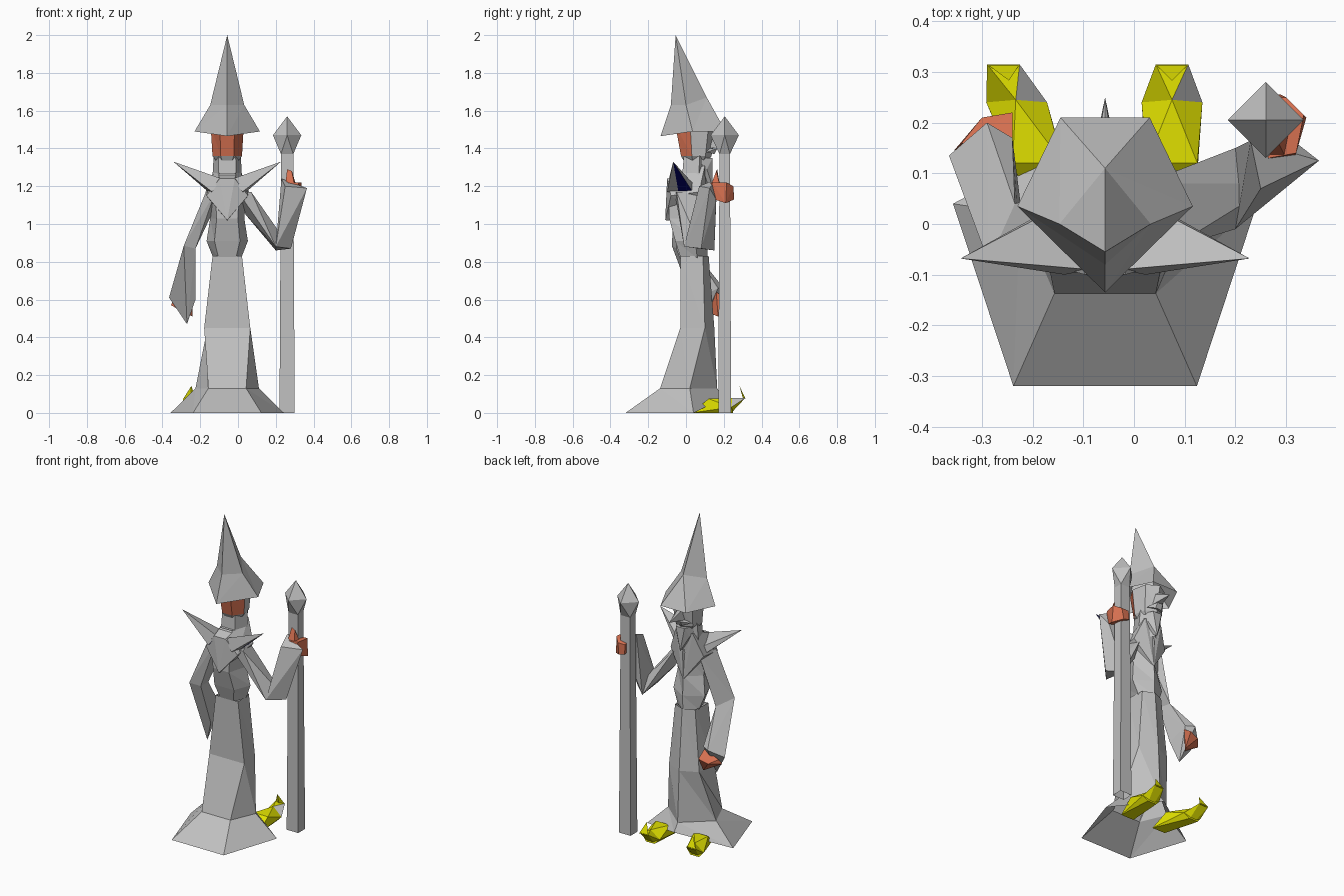
import bpy, bmesh
from math import sin, cos, radians

if "Cube" in bpy.data.objects:
    bpy.data.objects.remove(bpy.data.objects["Cube"], do_unlink=True)

C = -0.057  # body centre line in x


def material(name, r, g, b):
    m = bpy.data.materials.new(name)
    m.use_nodes = True
    m.diffuse_color = (r, g, b, 1)
    m.node_tree.nodes["Principled BSDF"].inputs["Base Color"].default_value = (r, g, b, 1)
    return m


GREY = material("cloth grey", .53, .53, .53)
SKIN = material("skin orange", .66, .16, .08)
YELLOW = material("shoe yellow", .77, .77, 0)
NAVY = material("lining navy", 0, 0, .13)


def finish(name, bm, mats, rule=None):
    """Turn a bmesh into a flat shaded object, with an optional face colour rule."""
    bmesh.ops.recalc_face_normals(bm, faces=bm.faces[:])
    bm.normal_update()
    if rule:
        for f in bm.faces:
            f.material_index = int(rule(f))
    me = bpy.data.meshes.new(name)
    bm.to_mesh(me)
    bm.free()
    for m in mats:
        me.materials.append(m)
    ob = bpy.data.objects.new(name, me)
    bpy.context.scene.collection.objects.link(ob)
    return ob


def hull(name, points, mats, rule=None):
    bm = bmesh.new()
    for p in points:
        bm.verts.new(p)
    bmesh.ops.convex_hull(bm, input=bm.verts[:])
    loose = [v for v in bm.verts if not v.link_faces]
    bmesh.ops.delete(bm, geom=loose, context='VERTS')
    return finish(name, bm, mats, rule)


def ring(z, cy, rx, ry=None, start=-126, n=5, cx=C):
    ry = ry or rx
    angles = [radians(start + i * 360 / n) for i in range(n)]
    return [[cx + rx * cos(a), cy + ry * sin(a), z] for a in angles]


def section(z, back_w, back_y, side_w, side_y, front_y):
    """Five sided robe outline: two back corners, two side corners, one front corner."""
    return [[C - back_w, back_y, z], [C + back_w, back_y, z], [C + side_w, side_y, z],
            [C, front_y, z], [C - side_w, side_y, z]]


def loft(name, rings, mats, rule=None):
    """Join rings of equal count with triangles, leaving the ends open."""
    bm = bmesh.new()
    rows = [[bm.verts.new(p) for p in r] for r in rings]
    n = len(rows[0])
    for a, b in zip(rows, rows[1:]):
        for i in range(n):
            j = (i + 1) % n
            bm.faces.new((a[i], a[j], b[i]))
            bm.faces.new((b[i], a[j], b[j]))
    bmesh.ops.remove_doubles(bm, verts=bm.verts[:], dist=.0001)
    return finish(name, bm, mats, rule)


def sym(points, cx=C):
    """Mirror points about the line x = cx."""
    return [(cx + s * x, y, z) for x, y, z in points for s in (-1, 1)]


# Robe skirt, with the hem lifted over the shoes
hem = section(0, .181, -.32, .3, .04, .2)
hem[3][2] = .08
loft("robe_skirt", [hem, section(.13, .1, -.137, .168, .02, .165),
                    section(.45, .122, -.03, .105, .1, .15),
                    section(.83, .078, -.03, .07, .09, .12)], [GREY])

# Torso and neck
loft("torso", [ring(.82, .035, .078), ring(.91, .02, .115, .095), ring(1.03, 0, .095, .11),
               ring(1.18, 0, .11), ring(1.27, .02, .07)], [GREY])
loft("neck", [ring(1.2, .04, .085, .08), ring(1.37, .05, .075)], [GREY])

# Shawl over the shoulders, pointed at front and back
hull("shawl", sym([(.11, -.08, 1.15), (.115, .07, 1.17), (.04, -.1, 1.24),
                   (.06, .1, 1.31), (0, -.11, 1.02), (0, .11, 1.01)]), [GREY])

# Pointed collar wings; the left one shows its lining underneath
for side, s in (("right", -1), ("left", 1)):
    base = [(.1, -.04, 1.17), (.08, -.1, 1.17), (.03, -.09, 1.24),
            (.1, .035, 1.17), (.06, .05, 1.2)]
    wing = [(C + s * x, y, z) for x, y, z in base] + [(C + s * .285, -.068, 1.33)]
    hull(side + "_collar_wing", wing, [GREY, NAVY],
         lambda f: f.normal.z < -.2 and f.normal.x > .1 and f.normal.y > -.1)

# Head: bare at the back and sides, grey face in front
START = -90 - 180 / 7
loft("head", [ring(1.32, .05, .05, .06, START, 7), ring(1.36, .05, .08, .085, START, 7),
              ring(1.52, .048, .09, .115, START, 7)], [GREY, SKIN],
     lambda f: f.calc_center_median().y < .02 and f.calc_center_median().z > 1.37)
hull("nose", sym([(.018, .13, 1.47), (.025, .13, 1.4), (0, .25, 1.42), (0, .13, 1.49)]), [GREY])
hull("moustache", sym([(.06, .11, 1.38), (.02, .165, 1.4), (.02, .15, 1.37), (.03, .1, 1.4)]),
     [GREY])
hull("beard", sym([(.065, .06, 1.35), (.03, .14, 1.35), (.045, .11, 1.29),
                   (0, .14, 1.2), (.03, .05, 1.25)]), [GREY])

# Hat: five sided brim, leaning middle ring, single peak
brim = section(1.49, .088, .21, .173, .035, -.135)
brim[3][2] = 1.465
band = section(1.67, 0, .11, .09, 0, -.08)
for i in (2, 3, 4):
    band[i][2] = 1.63
loft("hat", [brim, band, [(C, -.055, 2)] * 5], [GREY])

# Staff swelling into a diamond head
SX, SY = .26, .205
loft("staff", [ring(z, SY, r, r * .85, -45, 4, SX) for z, r in ((0, .057), (1.37, .046))]
     + [ring(z, SY, r, None, 0, 4, SX) for z, r in ((1.47, .075), (1.57, 0))], [GREY])

# Left arm, raised to hold the staff
elbow = [(.2, -.01, .88), (.2, .15, .86), (.28, .08, .87)]
hull("left_upper_arm", elbow + [(.0, -.06, 1.17), (.07, -.05, 1.17), (.02, .08, 1.17),
                                (.04, .05, 1.05)], [GREY])
hull("left_forearm", elbow + [(.365, .125, 1.19), (.23, .165, 1.24), (.25, .07, 1.2),
                              (.32, .16, 1.13)], [GREY])
hull("left_hand", [(.265, .12, 1.15), (.31, .12, 1.14), (.265, .13, 1.22), (.32, .14, 1.22),
                   (.34, .21, 1.11), (.335, .215, 1.22), (.25, .255, 1.14), (.29, .255, 1.13),
                   (.25, .25, 1.2), (.3, .25, 1.2)], [SKIN])
hull("left_thumb", [(.25, .13, 1.2), (.3, .13, 1.2), (.31, .18, 1.2), (.25, .17, 1.2),
                    (.26, .165, 1.29), (.285, .16, 1.28)], [SKIN])

# Right arm, hanging in a wide sleeve with the elbow pushed back
elbow = [(-.287, -.075, .885), (-.225, -.05, .87), (-.235, .04, .86)]
hull("right_upper_arm", elbow + [(-.17, -.06, 1.17), (-.12, -.05, 1.17), (-.14, .07, 1.17),
                                 (-.14, .02, 1.05)], [GREY])
hull("right_forearm", elbow + [(-.365, .135, .61), (-.27, .08, .47), (-.225, .05, .6),
                               (-.29, .2, .66), (-.24, .17, .66)], [GREY])
hull("right_hand", [(-.355, .145, .57), (-.34, .16, .6), (-.24, .16, .64), (-.24, .22, .6),
                    (-.3, .21, .58), (-.24, .17, .51), (-.28, .12, .53)], [SKIN])

# Shoes with curled toes, the left flank of each curl grey
SOLE = [(.045, .03, 0), (.06, .24, .03), (.03, .25, 0), (.05, .12, .075), (0, .245, .08)]
TOE = [(.06, .24, .03), (.032, .315, .08), (0, .245, .08), (.02, .24, 0)]
CURL = [(.032, .315, .075), (0, .302, .075), (0, .283, .143)]
for side, cx, lean in (("right", -.235, -.35), ("left", .075, 0)):
    for part, pts in (("shoe", SOLE), ("toe", TOE), ("toe_curl", CURL)):
        shape = [(x + lean * (y - .25), y, z) for x, y, z in sym(pts, cx)]
        hull(side + "_" + part, shape, [YELLOW, GREY],
             lambda f: part == "toe" and f.normal.x > .2 and f.normal.z > 0)
